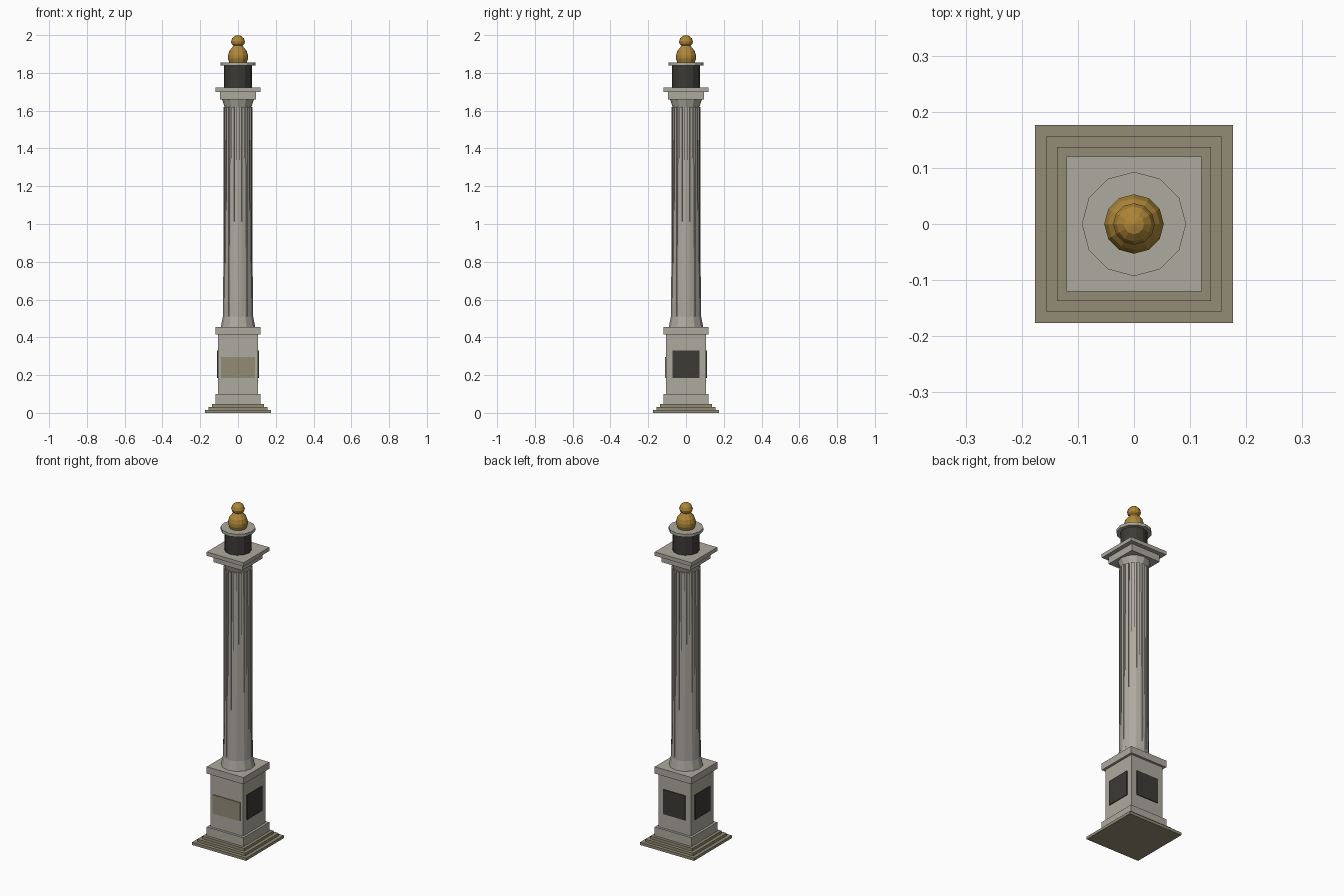
import bpy, bmesh
from math import sin, cos, tau
from mathutils import Matrix, Vector

if "Cube" in bpy.data.objects:
    bpy.data.objects.remove(bpy.data.objects["Cube"])


def material(name, rgb):
    m = bpy.data.materials.new(name)
    m.diffuse_color = (*rgb, 1)
    m.use_nodes = True
    m.node_tree.nodes["Principled BSDF"].inputs["Base Color"].default_value = m.diffuse_color
    return m


STONE = material("stone", (0.42, 0.40, 0.35))
STEP = material("step_stone", (0.29, 0.26, 0.18))
DARK = material("dark_metal", (0.045, 0.043, 0.036))
GOLD = material("gold", (0.42, 0.24, 0.04))


def finish(name, bm, mat):
    bmesh.ops.recalc_face_normals(bm, faces=bm.faces[:])
    me = bpy.data.meshes.new(name)
    bm.to_mesh(me)
    bm.free()
    me.materials.append(mat)
    ob = bpy.data.objects.new(name, me)
    bpy.context.collection.objects.link(ob)
    return ob


def add_box(bm, lo, hi, rot=Matrix()):
    lo, hi = Vector(lo), Vector(hi)
    mat = rot @ Matrix.Translation((lo + hi) / 2) @ Matrix.Diagonal((*(hi - lo), 1))
    bmesh.ops.create_cube(bm, size=1, matrix=mat)


def slab(name, half, z0, z1, mat):
    bm = bmesh.new()
    add_box(bm, (-half, -half, z0), (half, half, z1))
    return finish(name, bm, mat)


def lathe(name, profile, mat, sides=12):
    """Faceted solid of revolution from (radius, z) pairs."""
    bm = bmesh.new()
    rings = [[bm.verts.new((r * cos(tau * i / sides), r * sin(tau * i / sides), z))
              for i in range(sides)] for r, z in profile]
    for a, b in zip(rings, rings[1:]):
        for i in range(sides):
            j = (i + 1) % sides
            bm.faces.new((a[i], a[j], b[j], b[i]))
    bm.faces.new(rings[0][::-1])
    bm.faces.new(rings[-1])
    bmesh.ops.remove_doubles(bm, verts=bm.verts[:], dist=1e-5)
    return finish(name, bm, mat)


# Stepped foot
for i, half in enumerate((0.176, 0.156, 0.137)):
    slab(f"step_{i + 1}", half, 0.016 * i, 0.016 * (i + 1), STEP)

# Pedestal
slab("plinth", 0.12, 0.048, 0.10, STONE)
slab("pedestal", 0.106, 0.10, 0.415, STONE)
slab("pedestal_cap", 0.12, 0.415, 0.455, STONE)

# Panels on the four pedestal faces
for i, name in enumerate(("front", "right", "back", "left")):
    w, top, mat = (0.09, 0.295, STEP) if i == 0 else (0.072, 0.33, DARK)
    bm = bmesh.new()
    add_box(bm, (-w, -0.111, 0.185), (w, -0.10, top), Matrix.Rotation(tau * i / 4, 4, 'Z'))
    finish(f"{name}_panel", bm, mat)

# Column: tapered core with straight ribs that emerge towards the top
lathe("column_base", [(0.091, 0.455), (0.080, 0.51)], STONE)
lathe("column_core", [(0.080, 0.51), (0.070, 1.62)], STONE)
bm = bmesh.new()
for i in range(16):
    add_box(bm, (0.06, -0.0085, 0.51), (0.078, 0.0085, 1.62), Matrix.Rotation(tau * i / 16, 4, 'Z'))
finish("column_ribs", bm, STONE)

# Capital
lathe("capital_neck", [(0.068, 1.61), (0.085, 1.66)], STONE)
slab("capital_block", 0.095, 1.66, 1.70, STONE)
slab("abacus", 0.12, 1.70, 1.722, STONE)

# Drum, disc and finial
lathe("drum", [(0.073, 1.722), (0.073, 1.84)], DARK)
lathe("disc", [(0.093, 1.838), (0.093, 1.855)], STONE)
lathe("finial", [(0.046, 1.855), (0.053, 1.875), (0.053, 1.893), (0.046, 1.916),
                 (0.030, 1.936), (0.024, 1.944), (0.033, 1.952), (0.037, 1.966),
                 (0.031, 1.983), (0.018, 1.995), (0.0, 2.0)], GOLD)
